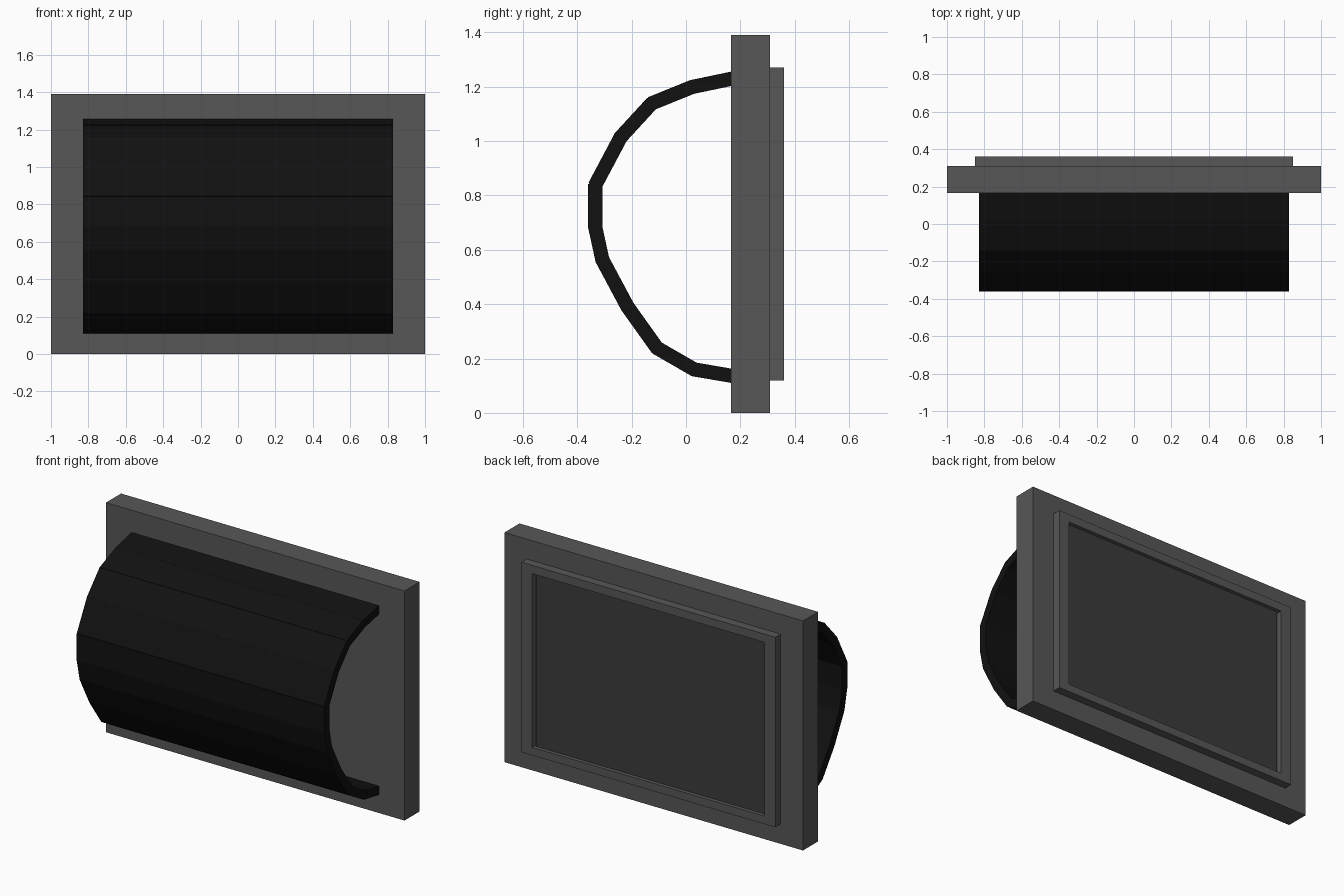
import bpy, bmesh
from mathutils import Vector

if "Cube" in bpy.data.objects:
    bpy.data.objects.remove(bpy.data.objects["Cube"])


def material(name, v):
    m = bpy.data.materials.new(name)
    m.diffuse_color = (v, v, v, 1)
    m.use_nodes = True
    m.node_tree.nodes["Principled BSDF"].inputs["Base Color"].default_value = m.diffuse_color
    return m


def finish(name, bm, mat):
    bmesh.ops.recalc_face_normals(bm, faces=bm.faces)
    mesh = bpy.data.meshes.new(name)
    bm.to_mesh(mesh)
    bm.free()
    mesh.materials.append(mat)
    ob = bpy.data.objects.new(name, mesh)
    bpy.context.collection.objects.link(ob)
    return ob


def box(name, x, y0, y1, z0, z1, mat):
    bm = bmesh.new()
    bmesh.ops.create_cube(bm, size=1)
    for v in bm.verts:
        v.co = (v.co.x * 2 * x, y1 if v.co.y > 0 else y0, z1 if v.co.z > 0 else z0)
    return finish(name, bm, mat)


grey = material("panel_grey", 0.095)
dark = material("screen_grey", 0.044)
black = material("shell_black", 0.0055)

# Main slab
box("back_panel", 1.0, 0.165, 0.309, 0.0, 1.39, grey)

# Raised rectangular rim on the back
bm = bmesh.new()
rings = []
for sx, top in [(-1, 0), (1, 0), (1, 1), (-1, 1)]:
    xo, zo = 0.85 * sx, (1.27 if top else 0.12)
    xi, zi = 0.778 * sx, (1.22 if top else 0.168)
    section = [(xo, 0.305, zo), (xo, 0.36, zo), (xi, 0.36, zi), (xi, 0.305, zi)]
    rings.append([bm.verts.new(p) for p in section])
for i in range(4):
    a, b = rings[i], rings[(i + 1) % 4]
    for k in range(4):
        j = (k + 1) % 4
        bm.faces.new((a[k], a[j], b[j], b[k]))
finish("rim_frame", bm, grey)

# Dark plate set slightly below the rim, with a narrow gap at the sides
box("inset_screen", 0.768, 0.305, 0.337, 0.165, 1.223, dark)

# Curved shell of flat overlapping slats along a (y, z) path, top to bottom
path = [(0.17, 1.230), (0.022, 1.199), (-0.126, 1.139), (-0.240, 1.015),
        (-0.334, 0.838), (-0.334, 0.684), (-0.308, 0.564), (-0.216, 0.392),
        (-0.107, 0.239), (0.030, 0.160), (0.17, 0.136)]
half_width, half_thick, overlap = 0.828, 0.026, 0.005
bm = bmesh.new()
for i, (p, q) in enumerate(zip(path, path[1:])):
    p, q = Vector((0, *p)), Vector((0, *q))
    along = (q - p).normalized()
    out = Vector((0, along.z, -along.y)) * half_thick
    p, q = p - along * overlap, q + along * overlap
    ends = [[bm.verts.new(c + Vector((x, 0, 0))) for c in (p + out, q + out, q - out, p - out)]
            for x in (-half_width, half_width)]
    for face in ends:
        bm.faces.new(face)
    for k in range(4):
        j = (k + 1) % 4
        bm.faces.new((ends[0][k], ends[0][j], ends[1][j], ends[1][k]))
finish("curved_shell", bm, black)
